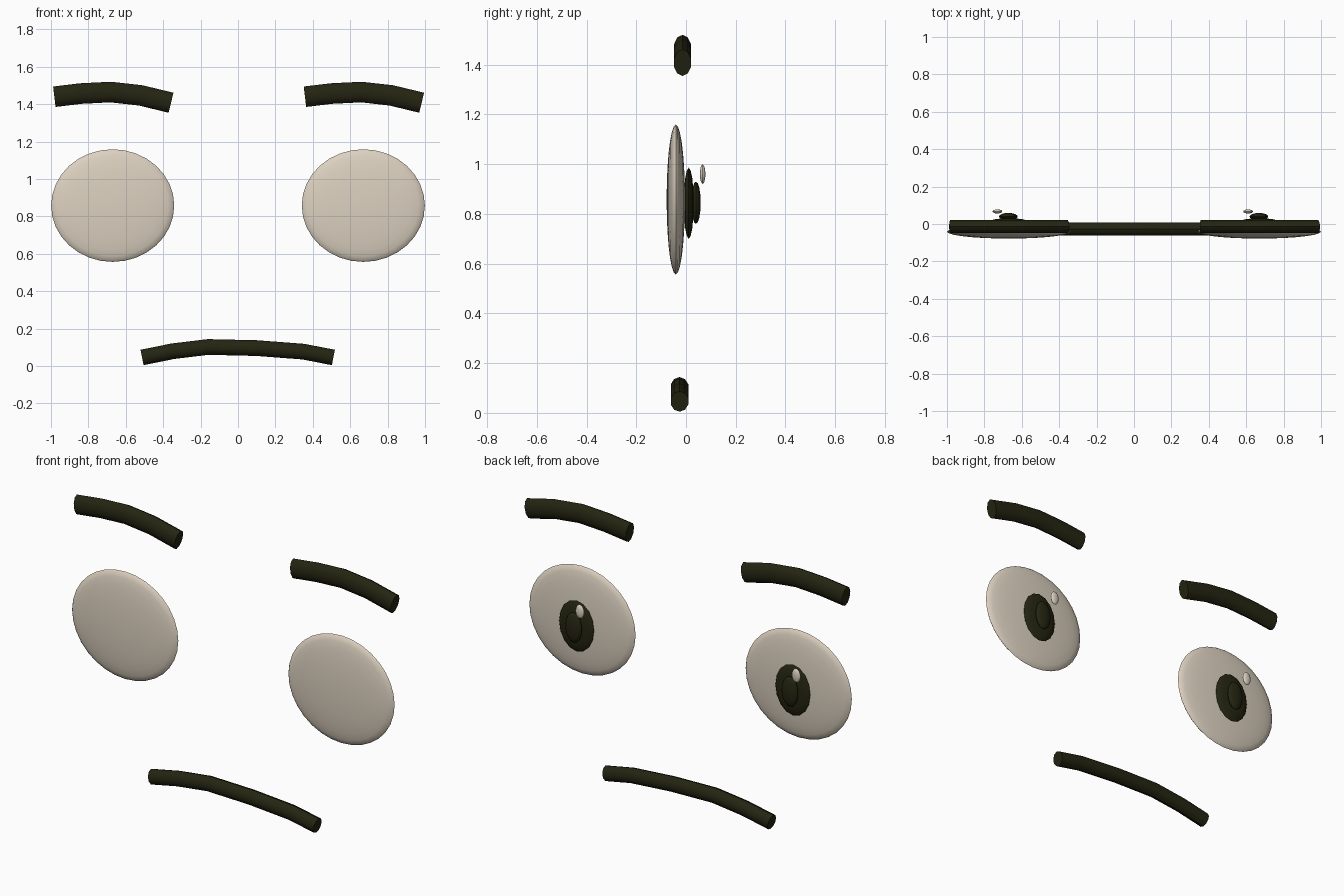
import bpy, bmesh, math
from mathutils import Vector

cube = bpy.data.objects.get("Cube")
if cube:
    bpy.data.objects.remove(cube, do_unlink=True)


def material(name, rgb):
    mat = bpy.data.materials.new(name)
    mat.use_nodes = True
    mat.diffuse_color = (*rgb, 1)
    bsdf = mat.node_tree.nodes["Principled BSDF"]
    bsdf.inputs["Base Color"].default_value = (*rgb, 1)
    bsdf.inputs["Roughness"].default_value = 0.8
    return mat


CREAM = material("warm_white", (0.72, 0.64, 0.53))
DARK = material("dark_olive", (0.018, 0.018, 0.006))


def finish(name, bm, mat):
    bmesh.ops.recalc_face_normals(bm, faces=bm.faces)
    mesh = bpy.data.meshes.new(name)
    bm.to_mesh(mesh)
    bm.free()
    mesh.materials.append(mat)
    obj = bpy.data.objects.new(name, mesh)
    bpy.context.collection.objects.link(obj)
    bpy.ops.object.select_all(action="DESELECT")
    obj.select_set(True)
    bpy.context.view_layer.objects.active = obj
    bpy.ops.object.shade_smooth_by_angle(angle=math.radians(40))
    return obj


def ellipsoid(name, center, radii, mat, segments=24, rings=12):
    """Flattened ball whose poles point front and back."""
    bm = bmesh.new()
    bmesh.ops.create_uvsphere(bm, u_segments=segments, v_segments=rings, radius=1)
    rx, ry, rz = radii
    for v in bm.verts:
        x, y, z = v.co
        v.co = Vector((x * rx, z * ry, y * rz)) + Vector(center)
    return finish(name, bm, mat)


def bent_tube(name, path, y, half_depth, half_height, mat, sides=10):
    """Oval tube swept along x/z points, with flat ends."""
    bm = bmesh.new()
    points = [Vector((x, y, z)) for x, z in path]
    rings = []
    for i, p in enumerate(points):
        along = points[min(i + 1, len(points) - 1)] - points[max(i - 1, 0)]
        up = Vector((-along.z, 0, along.x)).normalized()
        ring = []
        for k in range(sides):
            a = math.tau * k / sides + math.pi / 2
            offset = up * math.sin(a) * half_height
            offset.y = math.cos(a) * half_depth
            ring.append(bm.verts.new(p + offset))
        rings.append(ring)
    for a, b in zip(rings, rings[1:]):
        for k in range(sides):
            n = (k + 1) % sides
            bm.faces.new((a[k], a[n], b[n], b[k]))
    bm.faces.new(rings[0])
    bm.faces.new(rings[-1])
    return finish(name, bm, mat)


# Eyes and brows: both sides share the same shape, so they are shifted copies
BROW = [(-0.312, 1.44), (-0.17, 1.457), (-0.01, 1.465), (0.15, 1.447), (0.312, 1.408)]
for side, cx in (("right", -0.67), ("left", 0.67)):
    ellipsoid(f"{side}_eyeball", (cx, -0.041, 0.858), (0.329, 0.037, 0.301), CREAM, 32, 14)
    ellipsoid(f"{side}_iris", (cx, 0.011, 0.843), (0.108, 0.02, 0.143), DARK, 16, 8)
    ellipsoid(f"{side}_pupil", (cx - 0.002, 0.04, 0.845), (0.05, 0.019, 0.085), DARK, 16, 8)
    ellipsoid(f"{side}_glint", (cx - 0.06, 0.067, 0.96), (0.026, 0.011, 0.039), CREAM, 16, 8)
    bent_tube(f"{side}_eyebrow", [(cx + x, z) for x, z in BROW],
              -0.014, 0.036, 0.055, DARK)

# Mouth
MOUTH = [(-0.513, 0.046), (-0.35, 0.079), (-0.16, 0.102), (0.1, 0.096),
         (0.35, 0.077), (0.51, 0.046)]
bent_tube("mouth", MOUTH, -0.026, 0.037, 0.042, DARK)
